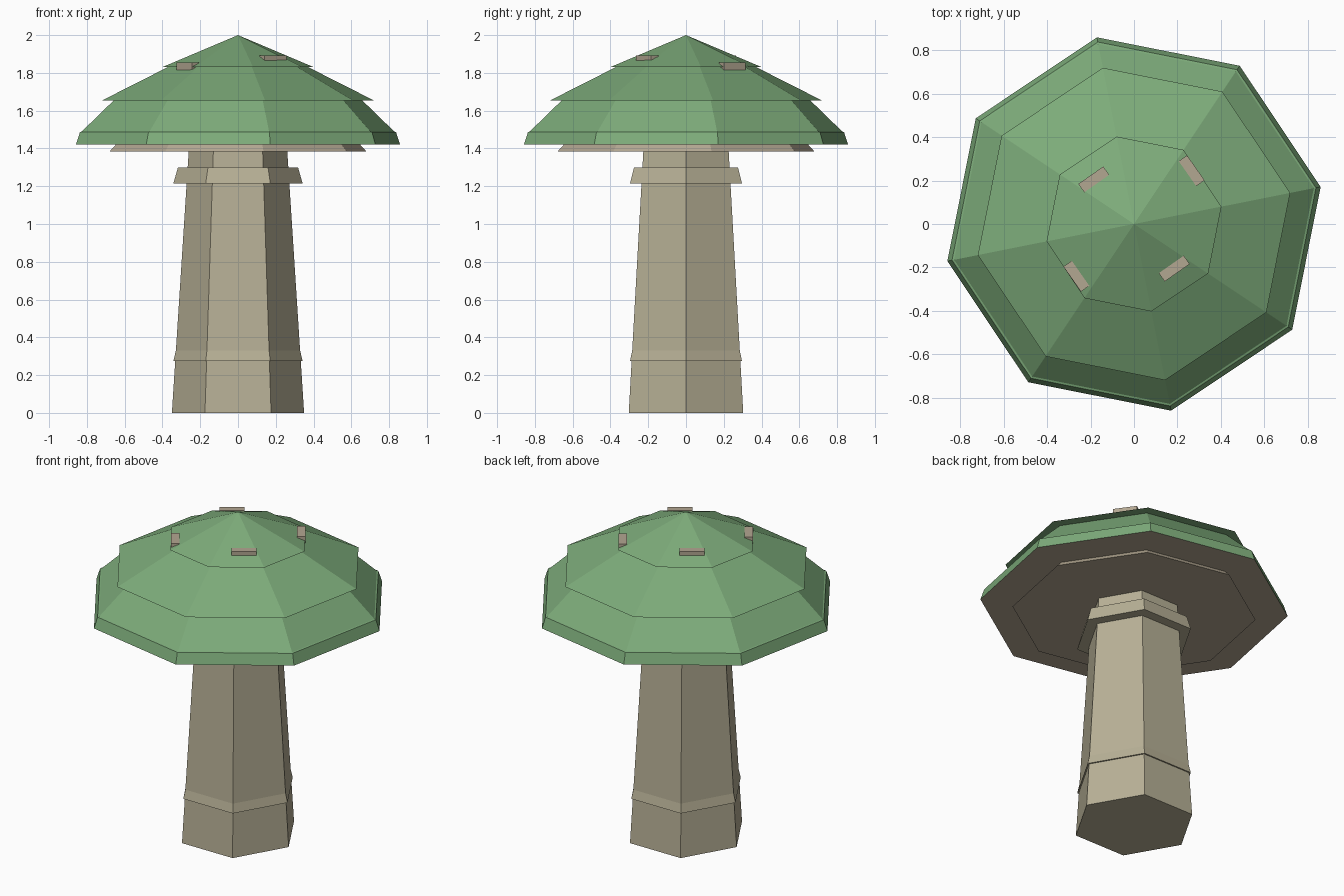
import bpy, bmesh, math
from mathutils import Matrix, Vector

if "Cube" in bpy.data.objects:
    bpy.data.objects.remove(bpy.data.objects["Cube"])


def material(name, rgb):
    m = bpy.data.materials.new(name)
    m.diffuse_color = (*rgb, 1)
    m.use_nodes = True
    m.node_tree.nodes["Principled BSDF"].inputs["Base Color"].default_value = m.diffuse_color
    return m


GREEN = material("moss_green", (0.205, 0.41, 0.195))
STONE = material("pale_stone", (0.475, 0.435, 0.305))
CREAM = material("warm_cream", (0.45, 0.385, 0.285))


def finish(bm, name, mats):
    me = bpy.data.meshes.new(name)
    bm.to_mesh(me)
    bm.free()
    for m in mats:
        me.materials.append(m)
    ob = bpy.data.objects.new(name, me)
    bpy.context.collection.objects.link(ob)
    return ob


def lathe(name, profile, sides, turn, mats):
    """Faceted solid through (radius, z) rings, listed top to bottom; radius 0 makes a tip."""
    bm = bmesh.new()
    rings = []
    for r, z in profile:
        if r == 0:
            rings.append([bm.verts.new((0, 0, z))] * sides)
        else:
            angles = [turn + math.tau * i / sides for i in range(sides)]
            rings.append([bm.verts.new((r * math.cos(a), r * math.sin(a), z)) for a in angles])
    for up, low in zip(rings, rings[1:]):
        for i in range(sides):
            j = (i + 1) % sides
            quad = [up[i], low[i], low[j], up[j]]
            bm.faces.new(list(dict.fromkeys(quad)))
    for ring in (rings[0], rings[-1]):
        if ring[0] is not ring[1]:
            bm.faces.new(ring)
    bmesh.ops.recalc_face_normals(bm, faces=bm.faces)
    if len(mats) > 1:  # flat bottom takes the second colour
        base = min(z for r, z in profile)
        for f in bm.faces:
            if all(abs(v.co.z - base) < 1e-4 for v in f.verts):
                f.material_index = 1
    return finish(bm, name, mats)


# Stepped octagonal cap with a cream underside
EIGHTH = math.radians(11.25)
lathe("cap", [(0, 2.0), (0.41, 1.83), (0.38, 1.83), (0.732, 1.655), (0.67, 1.655),
              (0.843, 1.49), (0.853, 1.487), (0.875, 1.42)], 8, EIGHTH, [GREEN, CREAM])

# Flared gill plate below the cap
lathe("gill_plate", [(0.655, 1.425), (0.692, 1.385)], 8, EIGHTH, [CREAM])

# Hexagonal tapering stem and its two rings
lathe("stem", [(0.26, 1.40), (0.35, 0)], 6, 0, [STONE])
lathe("collar", [(0.318, 1.30), (0.342, 1.215)], 6, 0, [STONE])
lathe("base_ring", [(0.324, 0.35), (0.342, 0.275)], 6, 0, [STONE])

# Four small blocks set into the top tier
spots = [(-0.185, 0.205, 1.873), (0.265, 0.245, 1.836),
         (0.185, -0.205, 1.873), (-0.265, -0.24, 1.836)]
for n, (x, y, z) in enumerate(spots):
    bm = bmesh.new()
    bmesh.ops.create_cube(bm, size=1)
    turn = math.radians(35 - 90 * n)
    bm.transform(Matrix.Translation(Vector((x, y, z))) @ Matrix.Rotation(turn, 4, 'Z')
                 @ Matrix.Diagonal((0.14, 0.047, 0.04, 1)))
    finish(bm, f"cap_spot_{n + 1}", [CREAM])
